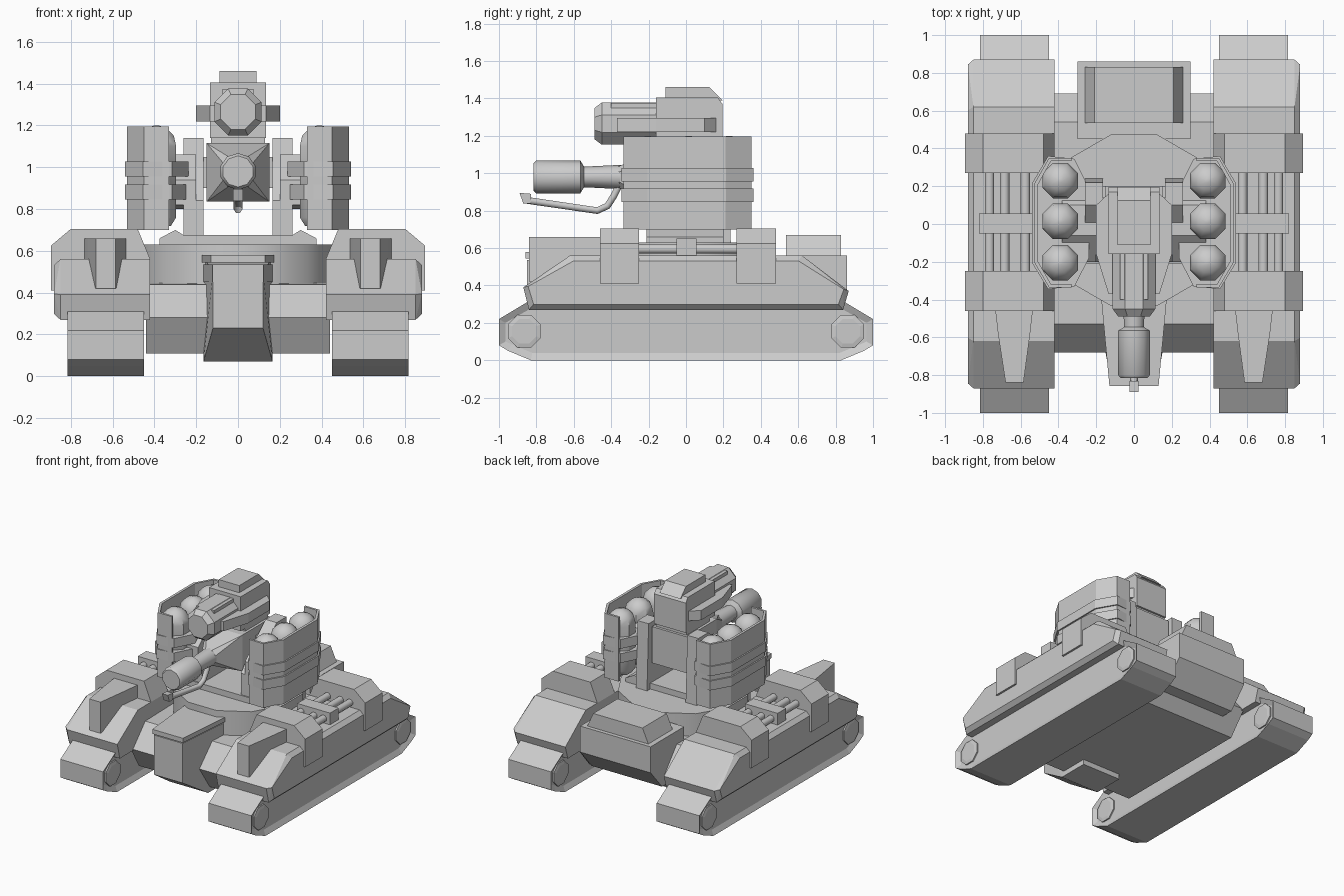
import bpy, bmesh, math
from mathutils import Vector

if "Cube" in bpy.data.objects:
    bpy.data.objects.remove(bpy.data.objects["Cube"])


def finish(name, bm, mirror=False, smooth=0):
    bmesh.ops.recalc_face_normals(bm, faces=bm.faces[:])
    me = bpy.data.meshes.new(name)
    bm.to_mesh(me)
    bm.free()
    ob = bpy.data.objects.new(name, me)
    bpy.context.collection.objects.link(ob)
    if smooth:
        bpy.ops.object.select_all(action='DESELECT')
        ob.select_set(True)
        bpy.context.view_layer.objects.active = ob
        bpy.ops.object.shade_smooth_by_angle(angle=math.radians(smooth))
    if mirror:
        ob.modifiers.new("mirror", 'MIRROR')
    return ob


def place(p, axis, t):
    """2D profile point plus depth along axis -> 3D point."""
    return {'X': (t, p[0], p[1]), 'Y': (p[0], t, p[1]), 'Z': (p[0], p[1], t)}[axis]


def prism(name, pts, axis, a, b, mirror=False, inset=None, smooth=0):
    bm = bmesh.new()
    va = [bm.verts.new(place(p, axis, a)) for p in pts]
    vb = [bm.verts.new(place(p, axis, b)) for p in pts]
    caps = [bm.faces.new(va), bm.faces.new(vb)]
    for i in range(len(pts)):
        j = (i + 1) % len(pts)
        bm.faces.new((va[i], va[j], vb[j], vb[i]))
    bmesh.ops.recalc_face_normals(bm, faces=bm.faces[:])
    if inset:
        bmesh.ops.inset_individual(bm, faces=caps, thickness=inset[0], depth=inset[1])
    return finish(name, bm, mirror, smooth)


def box(name, x, y, z, mirror=False):
    return prism(name, [(x[0], y[0]), (x[1], y[0]), (x[1], y[1]), (x[0], y[1])], 'Z', *z, mirror)


def hull(name, pts, mirror=False):
    bm = bmesh.new()
    for p in pts:
        bm.verts.new(p)
    bmesh.ops.convex_hull(bm, input=bm.verts[:])
    bmesh.ops.dissolve_limit(bm, angle_limit=0.02, verts=bm.verts[:], edges=bm.edges[:])
    return finish(name, bm, mirror)


def lathe(name, centre, axis, prof, n=8, mirror=False, smooth=0):
    """Stack of n-gon rings; prof holds (position along axis, radius)."""
    bm = bmesh.new()
    rings = []
    for t, r in prof:
        ring = []
        for k in range(n):
            a = 2 * math.pi * (k + .5) / n
            ring.append(bm.verts.new(place((centre[0] + r * math.cos(a), centre[1] + r * math.sin(a)), axis, t)))
        rings.append(ring)
    for p, q in zip(rings, rings[1:]):
        for k in range(n):
            j = (k + 1) % n
            bm.faces.new((p[k], p[j], q[j], q[k]))
    bm.faces.new(rings[0])
    bm.faces.new(rings[-1])
    return finish(name, bm, mirror, smooth)


# Tracks with recessed sides and end wheels
track = [(-1, .22), (-1, .08), (-.95, .05), (-.83, 0), (.83, 0), (.95, .05), (1, .08), (1, .22), (.85, .31), (-.85, .31)]
prism("track", track, 'X', .45, .815, True, (.04, -.02))
for y in (-.865, .865):
    lathe("track_wheel", (y, .155), 'X', [(.455, .07), (.46, .095), (.805, .095), (.81, .07)], 8, True)

# Track guards with chamfered outer side
guard = [(-.87, .39), (-.84, .27), (.84, .27), (.87, .37), (.62, .56), (-.62, .56)]
hull("track_guard", [(x, y, z) for x in (.42, .85) for y, z in guard]
     + [(.88, y * .97, .415 + (z - .415) * .8) for y, z in guard], True)

# Armour blocks on the guards, with pipes and clamp between
block = [(.42, .41), (.895, .41), (.895, .625), (.80, .705), (.48, .705), (.42, .56)]
prism("front_block", block, 'Y', -.46, -.25, True)
prism("rear_block", block, 'Y', .27, .48, True)
for x in (.575, .685, .765):
    lathe("side_pipe", (x, .595), 'Y', [(-.27, .027), (.29, .027)], 8, True, 50)
box("pipe_clamp", (.54, .82), (-.05, .055), (.55, .65), True)

# Tapered fins at the front of the guards
prism("guard_fin", [(.535, -.45), (.55, -.58), (.585, -.84), (.68, -.84), (.72, -.58), (.735, -.45)],
      'Z', .42, .66, True)

# Hull, rear engine box and turret ring
prism("hull", [(-.53, .44), (-.68, .28), (-.58, .11), (.55, .11), (.69, .28), (.54, .46)], 'X', -.44, .44)
prism("rear_box", [(.45, .56), (.86, .56), (.86, .36), (.72, .2), (.45, .2)], 'X', -.3, .3)
prism("rear_box_lid", [(-.26, .56), (-.21, .67), (.21, .67), (.26, .56)], 'Y', .535, .83)
lathe("turret_ring", (0, .02), 'Z', [(.42, .47), (.63, .47)], 12, False, 40)

# Nose tapering to the front, with a stepped cap
hull("nose", [(s * x, y, z) for s in (-1, 1) for x, y, z in
     ((.16, -.36, .56), (.12, -.85, .5), (.12, -.85, .23), (.165, -.6, .07), (.165, -.36, .07))])
for z0, z1, g in ((.45, .535, 0), (.545, .58, .008)):
    prism("nose_cap", [(-.165 - g, -.4), (-.122 - g, -.85 - g), (.122 + g, -.85 - g), (.165 + g, -.4)], 'Z', z0, z1)

# Turret base, pylons and pod arms
prism("turret_base", [(-.375, .62), (.375, .62), (.375, .66), (.3, .7), (.26, .675), (-.26, .675), (-.3, .7), (-.375, .66)],
      'Y', -.21, .2)
prism("pylon", [(-.2, .62), (.24, .62), (.22, 1.14), (.1, 1.14), (-.06, 1.0), (-.2, .84)], 'X', .165, .26, True)
prism("pod_arm", [(-.2, .82), (.1, .80), (.16, .98), (.1, 1.06), (-.06, 1.06), (-.2, .94)], 'X', .2, .38, True)

# Rocket pods: open outer shell, two clamp bands and three domed rockets each
out = [(.33, .35), (.45, .35), (.53, .21), (.53, -.2), (.45, -.335), (.33, -.335)]
inn = [(.33, -.318), (.44, -.318), (.51, -.195), (.51, .205), (.44, .333), (.33, .333)]
prism("pod_shell", out + inn, 'Z', .70, 1.195, True)
band = [(.315, .345), (.455, .36), (.54, .215), (.54, -.205), (.455, -.345), (.315, -.33), (.238, -.18), (.238, .19)]
for z in (.845, .955):
    prism("pod_band", band, 'Z', z, z + .072, True)
for y in (-.205, .015, .23):
    lathe("rocket", (.39, y), 'Z', [(.72, .075), (.76, .102), (1.1, .102), (1.15, .09), (1.185, .055), (1.2, .012)],
          8, True, 40)

# Gun cradle, neck and barrel
box("gun_cradle", (-.15, .15), (-.16, .2), (.835, 1.115))
hull("gun_mantlet", [(x, -.16, z) for x in (-.15, .15) for z in (.835, 1.115)]
     + [(.062 * math.cos(a), -.36, .98 + .062 * math.sin(a)) for a in [math.pi * (k + .5) / 4 for k in range(8)]])
box("cradle_axle", (-.2, .2), (0, .14), (.9, 1.05))
lathe("gun_barrel", (0, .98), 'Y', [(-.815, .075), (-.80, .088), (-.565, .088), (-.545, .055), (-.34, .065)],
      10, False, 40)

# Feed pipe below the gun with flared nozzle
cu = bpy.data.curves.new("feed_pipe", 'CURVE')
cu.dimensions = '3D'
cu.bevel_depth = .021
cu.bevel_resolution = 1
cu.use_fill_caps = True
path = [(-.35, .95), (-.385, .88), (-.42, .825), (-.475, .80), (-.85, .855)]
sp = cu.splines.new('POLY')
sp.points.add(len(path) - 1)
for p, (y, z) in zip(sp.points, path):
    p.co = (0, y, z, 1)
bpy.context.collection.objects.link(bpy.data.objects.new("feed_pipe", cu))
hull("pipe_nozzle", [(x, y, z) for x in (-.025, .025) for y, z in ((-.89, .895), (-.83, .89), (-.83, .838), (-.87, .838))])

# Sensor head on top with barrel, cap and side wings
box("sensor_mount", (-.13, .13), (-.1, .18), (1.1, 1.16))
prism("sensor_body", [(-.16, 1.14), (.195, 1.14), (.195, 1.37), (.17, 1.405), (-.16, 1.405)], 'X', -.135, .135)
prism("sensor_cap", [(-.11, 1.39), (.195, 1.39), (.125, 1.46), (-.11, 1.46)], 'X', -.088, .088)
prism("sensor_wing", [(.1, -.37), (.135, -.37), (.2, -.16), (.2, .1), (.13, .165), (.1, .165)], 'Z', 1.22, 1.295, True)
lathe("sensor_barrel", (0, 1.265), 'Y', [(-.49, .09), (-.45, .122), (-.15, .122)], 8)
box("sensor_brow", (-.075, .075), (-.4, -.15), (1.33, 1.375))
